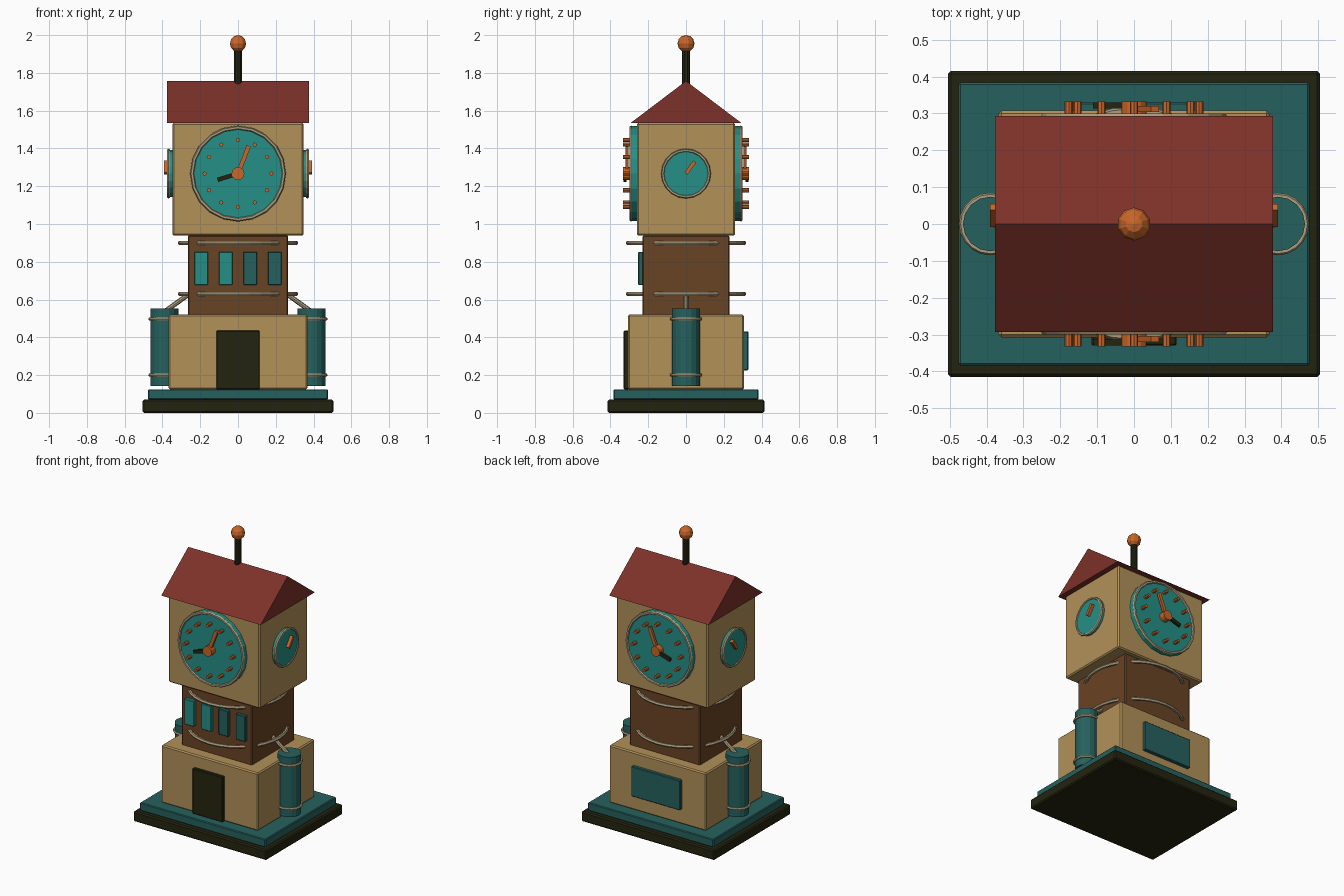
import bpy, bmesh, math
from mathutils import Vector

if "Cube" in bpy.data.objects:
    bpy.data.objects.remove(bpy.data.objects["Cube"])


def srgb(r, g, b):
    lin = lambda c: c / 12.92 if c <= 0.04045 else ((c + 0.055) / 1.055) ** 2.4
    return tuple(lin(c / 255) for c in (r, g, b)) + (1.0,)


def material(name, *rgb):
    m = bpy.data.materials.new(name)
    m.diffuse_color = srgb(*rgb)
    m.use_nodes = True
    m.node_tree.nodes["Principled BSDF"].inputs["Base Color"].default_value = m.diffuse_color
    return m


BLACK = material("near_black", 36, 36, 16)
TEAL = material("dark_teal", 37, 97, 94)
BRIGHT = material("bright_teal", 37, 144, 135)
CREAM = material("sandstone", 178, 145, 89)
BROWN = material("brown", 105, 67, 36)
RED = material("roof_red", 124, 49, 41)
TAN = material("pale_metal", 172, 157, 125)
ORANGE = material("copper", 202, 102, 40)


def finish(name, mat):
    ob = bpy.context.object
    ob.name = ob.data.name = name
    ob.data.materials.append(mat)
    return ob


def box(name, mat, centre, size, bevel=0.0, rot=(0, 0, 0)):
    bpy.ops.mesh.primitive_cube_add(size=1, location=centre, rotation=rot)
    ob = finish(name, mat)
    ob.scale = size
    bpy.ops.object.transform_apply(location=False, rotation=False, scale=True)
    if bevel:
        mod = ob.modifiers.new("Bevel", "BEVEL")
        mod.width, mod.segments = bevel, 1
    return ob


def slab(name, mat, hx, hy, z0, z1, bevel=0.008):
    return box(name, mat, (0, 0, (z0 + z1) / 2), (2 * hx, 2 * hy, z1 - z0), bevel)


def rod(name, mat, p, q, r, n):
    p, q = Vector(p), Vector(q)
    d = q - p
    bpy.ops.mesh.primitive_cylinder_add(
        vertices=n, radius=r, depth=d.length, location=(p + q) / 2,
        rotation=d.to_track_quat("Z", "Y").to_euler())
    return finish(name, mat)


def ring(name, mat, centre, R, r, n, rot=(0, 0, 0)):
    bpy.ops.mesh.primitive_torus_add(
        major_radius=R, minor_radius=r, major_segments=n, minor_segments=6,
        location=centre, rotation=rot)
    return finish(name, mat)


# Stacked tower blocks
slab("base_slab", BLACK, 0.505, 0.415, 0.0, 0.07)
slab("base_step", TEAL, 0.476, 0.384, 0.07, 0.125, 0.005)
slab("lower_body", CREAM, 0.367, 0.308, 0.124, 0.52)
slab("middle_body", BROWN, 0.266, 0.23, 0.51, 0.94, 0.006)
slab("clock_house", CREAM, 0.347, 0.26, 0.938, 1.536)

# Gabled roof: triangle profile extruded along x
bm = bmesh.new()
tri = bm.faces.new([bm.verts.new((-0.377, y, z))
                    for y, z in ((-0.293, 1.535), (0.293, 1.535), (0, 1.757))])
ext = bmesh.ops.extrude_face_region(bm, geom=[tri])
bmesh.ops.translate(bm, vec=(0.754, 0, 0),
                    verts=[v for v in ext["geom"] if isinstance(v, bmesh.types.BMVert)])
bmesh.ops.recalc_face_normals(bm, faces=bm.faces)
mesh = bpy.data.meshes.new("roof")
bm.to_mesh(mesh)
bm.free()
mesh.materials.append(RED)
bpy.context.collection.objects.link(bpy.data.objects.new("roof", mesh))

# Finial
rod("finial_pole", BLACK, (0, 0, 1.73), (0, 0, 1.93), 0.022, 10)
bpy.ops.mesh.primitive_uv_sphere_add(segments=10, ring_count=6, radius=0.045,
                                     location=(0, 0, 1.955))
finish("finial_ball", ORANGE)

# Door, back panel and window plates
box("door", BLACK, (0, -0.315, 0.28), (0.23, 0.03, 0.31), 0.004)
box("back_panel", TEAL, (0, 0.315, 0.328), (0.37, 0.03, 0.205), 0.004)
for i, mat in enumerate((BRIGHT, BRIGHT, TEAL, TEAL)):
    box(f"window_{i + 1}", mat, (-0.195 + 0.13 * i, -0.24, 0.765), (0.072, 0.026, 0.175), 0.003)

# Hoops around the middle body
for z in (0.63, 0.9):
    ring("body_hoop", TAN, (0, 0, z), 0.307, 0.012, 32)

# Large clocks, mirrored front and back
CZ = 1.267
for s, side in ((-1, "front"), (1, "back")):
    rod(f"{side}_dial", BRIGHT, (0, s * 0.25, CZ), (0, s * 0.292, CZ), 0.252, 20)
    ring(f"{side}_dial_rim", TAN, (0, s * 0.29, CZ), 0.243, 0.011, 20, (math.pi / 2, 0, 0))
    for h in range(12):
        a = h * math.pi / 6
        x, z = 0.177 * math.sin(a), CZ + 0.177 * math.cos(a)
        rod(f"{side}_hour_peg", ORANGE, (x, s * 0.285, z), (x, s * 0.333, z), 0.011, 8)
    rod(f"{side}_hub", ORANGE, (0, s * 0.285, CZ), (0, s * 0.333, CZ), 0.034, 12)
    for nm, mat, dx, dz, y in (("minute_hand", ORANGE, 0.057, 0.147, 0.312),
                               ("hour_hand", BLACK, -0.108, -0.033, 0.322)):
        box(f"{side}_{nm}", mat, (dx / 2, s * y, CZ + dz / 2),
            (0.023, 0.016, math.hypot(dx, dz)), 0, (0, math.atan2(dx, dz), 0))

for s, side in ((-1, "left"), (1, "right")):
    # Small side clocks
    rod(f"{side}_dial", BRIGHT, (s * 0.34, 0, CZ), (s * 0.37, 0, CZ), 0.125, 20)
    ring(f"{side}_dial_rim", TAN, (s * 0.367, 0, CZ), 0.123, 0.009, 20, (0, math.pi / 2, 0))
    dy, dz = 0.046, 0.064
    box(f"{side}_hand", ORANGE, (s * 0.38, dy / 2, CZ + dz / 2),
        (0.022, 0.02, math.hypot(dy, dz)), 0, (-math.atan2(dy, dz), 0, 0))
    # Side tanks with bands and feed pipes
    x = s * 0.39
    rod(f"{side}_tank", TEAL, (x, 0, 0.143), (x, 0, 0.553), 0.074, 16)
    for z in (0.2, 0.497):
        ring(f"{side}_tank_band", TAN, (x, 0, z), 0.076, 0.009, 20)
    rod(f"{side}_pipe", TAN, (x, 0, 0.535), (s * 0.24, 0, 0.643), 0.013, 8)
